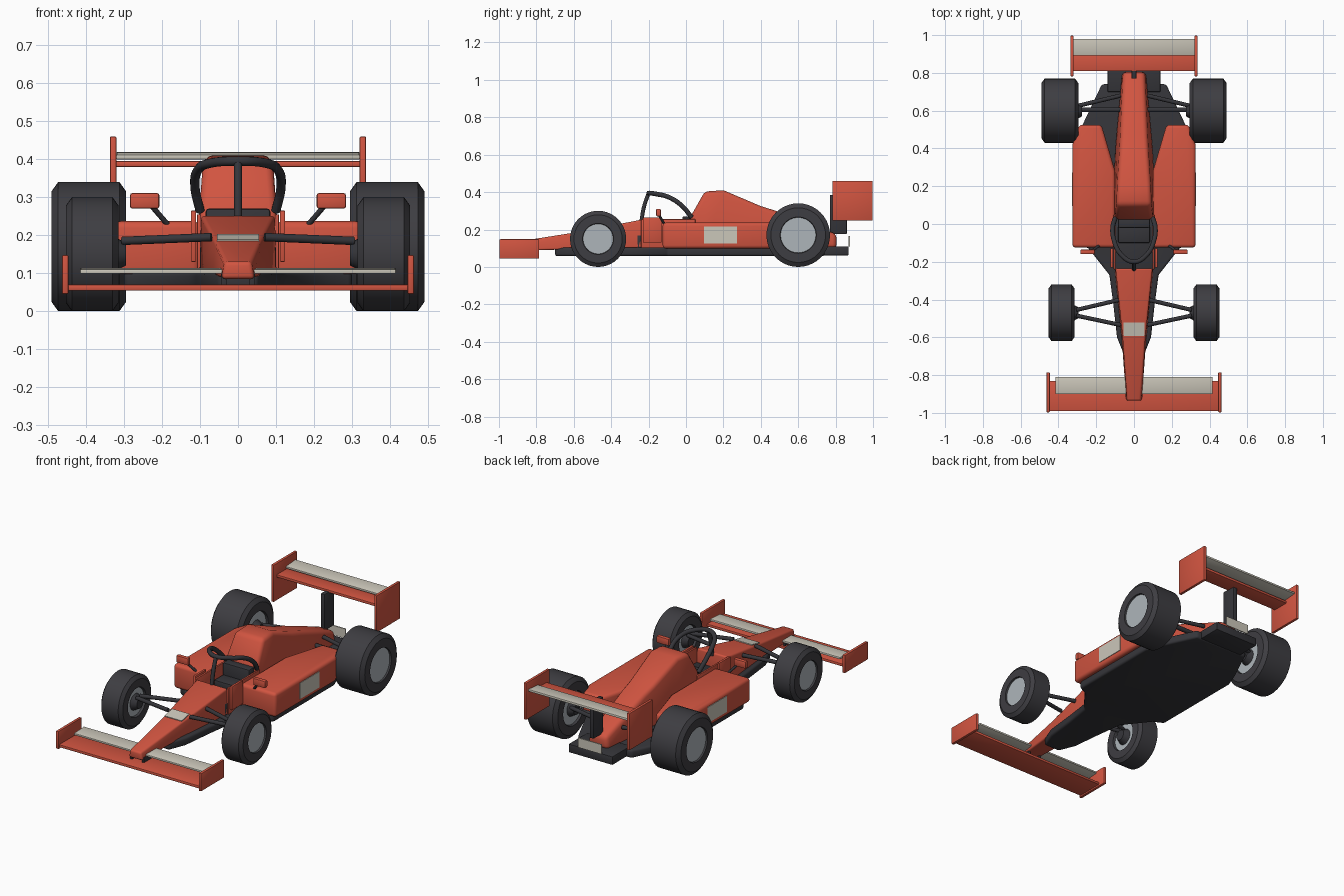
import bpy, bmesh, math
from mathutils import Vector, Matrix

cube = bpy.data.objects.get("Cube")
if cube:
    bpy.data.objects.remove(cube, do_unlink=True)


def material(name, *rgb):
    m = bpy.data.materials.new(name)
    m.use_nodes = True
    m.diffuse_color = (*rgb, 1)
    m.node_tree.nodes["Principled BSDF"].inputs["Base Color"].default_value = (*rgb, 1)
    return m


RED = material("red paint", 0.64, 0.09, 0.052)
TYRE = material("tyre rubber", 0.048, 0.047, 0.054)
BLACK = material("black carbon", 0.036, 0.036, 0.042)
CREAM = material("cream", 0.6, 0.57, 0.49)
SILVER = material("silver rim", 0.42, 0.46, 0.49)


def finish(name, bm, mat, bevel=0, segments=2):
    """Round the hard edges, then turn the bmesh into a shaded object."""
    bmesh.ops.recalc_face_normals(bm, faces=bm.faces)
    if bevel:
        hard = [e for e in bm.edges if len(e.link_faces) == 2 and e.calc_face_angle(0) > 0.6]
        bmesh.ops.bevel(bm, geom=hard, offset=bevel, segments=segments,
                        profile=0.5, affect='EDGES', clamp_overlap=True)
    mesh = bpy.data.meshes.new(name)
    bm.to_mesh(mesh)
    bm.free()
    mesh.materials.append(mat)
    ob = bpy.data.objects.new(name, mesh)
    bpy.context.scene.collection.objects.link(ob)
    bpy.ops.object.select_all(action='DESELECT')
    ob.select_set(True)
    bpy.context.view_layer.objects.active = ob
    bpy.ops.object.shade_smooth_by_angle(angle=math.radians(35))
    return ob


def box(name, mat, x, y, z, bevel=0.004, tilt=0):
    """Box from (min, max) ranges, optionally tilted about the x axis."""
    bm = bmesh.new()
    bmesh.ops.create_cube(bm, size=1)
    mid = [(a + b) / 2 for a, b in (x, y, z)]
    size = [abs(b - a) for a, b in (x, y, z)]
    mat4 = Matrix.Translation(mid) @ Matrix.Rotation(tilt, 4, 'X') @ Matrix.Diagonal((*size, 1))
    bmesh.ops.transform(bm, matrix=mat4, verts=bm.verts)
    return finish(name, bm, mat, bevel)


def loft(name, mat, sections, bevel):
    """Body along y; each section is y, bottom half width, top half width, bottom z, top z."""
    bm = bmesh.new()
    rings = [[bm.verts.new(p) for p in ((-wb, y, z0), (wb, y, z0), (wt, y, z1), (-wt, y, z1))]
             for y, wb, wt, z0, z1 in sections]
    for a, b in zip(rings, rings[1:]):
        for i in range(4):
            j = (i + 1) % 4
            bm.faces.new((a[i], a[j], b[j], b[i]))
    bm.faces.new(rings[0])
    bm.faces.new(rings[-1])
    return finish(name, bm, mat, bevel, 3)


def slab(name, mat, outline, z0, z1, bevel):
    """Plan outline extruded upward."""
    bm = bmesh.new()
    face = bm.faces.new([bm.verts.new((x, y, z0)) for x, y in outline])
    top = bmesh.ops.extrude_face_region(bm, geom=[face])["geom"]
    bmesh.ops.translate(bm, vec=(0, 0, z1 - z0), verts=[v for v in top if isinstance(v, bmesh.types.BMVert)])
    return finish(name, bm, mat, bevel, 3)


def lathe(name, mat, profile, centre, steps=40):
    """Profile of (x, radius) spun around an axle parallel to x."""
    bm = bmesh.new()
    verts = [bm.verts.new((x, 0, r)) for x, r in profile]
    edges = [bm.edges.new(pair) for pair in zip(verts, verts[1:])]
    bmesh.ops.spin(bm, geom=verts + edges, axis=(1, 0, 0), cent=(0, 0, 0),
                   angle=math.tau, steps=steps, use_merge=False)
    bmesh.ops.remove_doubles(bm, verts=bm.verts, dist=0.0002)
    bmesh.ops.translate(bm, vec=centre, verts=bm.verts)
    return finish(name, bm, mat)


def rod(name, mat, a, b, radius):
    a, b = Vector(a), Vector(b)
    bm = bmesh.new()
    bmesh.ops.create_cone(bm, cap_ends=True, segments=12, radius1=radius, radius2=radius, depth=(b - a).length)
    turn = (b - a).to_track_quat('Z', 'Y').to_matrix().to_4x4()
    bmesh.ops.transform(bm, matrix=Matrix.Translation((a + b) / 2) @ turn, verts=bm.verts)
    return finish(name, bm, mat)


def tube(name, mat, points, radius):
    curve = bpy.data.curves.new(name, 'CURVE')
    curve.dimensions = '3D'
    curve.bevel_depth = radius
    curve.bevel_resolution = 3
    curve.resolution_u = 6
    curve.use_fill_caps = True
    spline = curve.splines.new('BEZIER')
    spline.bezier_points.add(len(points) - 1)
    for bp, p in zip(spline.bezier_points, points):
        bp.co = p
        bp.handle_left_type = bp.handle_right_type = 'AUTO'
    curve.materials.append(mat)
    bpy.context.scene.collection.objects.link(bpy.data.objects.new(name, curve))


def both(points):
    return points + [(-x, y) for x, y in reversed(points)]


# Floor and diffuser
slab("floor", BLACK, both([(0.05, -0.7), (0.09, -0.6), (0.11, -0.42), (0.13, -0.27), (0.24, -0.13),
                           (0.3, -0.1), (0.3, 0.45), (0.27, 0.53), (0.17, 0.74)]), 0.058, 0.105, 0.012)
box("diffuser", BLACK, (-0.14, 0.14), (0.7, 0.87), (0.062, 0.11))
box("rear_plate", CREAM, (-0.075, 0.075), (0.87, 0.876), (0.11, 0.165), 0)

# Nose and engine cover
loft("nose", RED, [(-0.935, 0.043, 0.035, 0.085, 0.13), (-0.6, 0.066, 0.06, 0.095, 0.183),
                   (-0.235, 0.102, 0.098, 0.1, 0.253)], 0.01)
loft("engine_cover", RED, [(0.025, 0.108, 0.104, 0.1, 0.27), (0.1, 0.11, 0.092, 0.1, 0.403),
                           (0.2, 0.11, 0.088, 0.1, 0.41), (0.4, 0.1, 0.075, 0.1, 0.325),
                           (0.48, 0.094, 0.07, 0.1, 0.3), (0.805, 0.065, 0.055, 0.1, 0.175)], 0.022)
slope = math.atan2(0.07, 0.365)
box("nose_panel", CREAM, (-0.055, 0.055), (-0.592, -0.52), (0.189, 0.196), 0, slope)

# Cockpit
box("cockpit_tub", BLACK, (-0.1, 0.1), (-0.26, 0.06), (0.1, 0.17))
box("seat_back", BLACK, (-0.085, 0.085), (-0.02, 0.035), (0.15, 0.27), 0.008)
box("seat_base", BLACK, (-0.085, 0.085), (-0.1, 0.0), (0.15, 0.2), 0.008)
tube("halo_hoop", BLACK, [(-0.1, 0.03, 0.265), (-0.113, -0.02, 0.325), (-0.105, -0.09, 0.372),
                          (-0.07, -0.16, 0.39), (0, -0.2, 0.395), (0.07, -0.16, 0.39),
                          (0.105, -0.09, 0.372), (0.113, -0.02, 0.325), (0.1, 0.03, 0.265)], 0.0125)
tube("halo_strut", BLACK, [(0, -0.24, 0.235), (0, -0.225, 0.32), (0, -0.2, 0.395)], 0.011)

# Wings and their supports
box("front_wing", RED, (-0.45, 0.45), (-0.99, -0.83), (0.054, 0.07))
box("front_flap", CREAM, (-0.415, 0.415), (-0.9, -0.81), (0.101, 0.112), 0.002, 0.05)
box("rear_wing", RED, (-0.325, 0.325), (0.81, 0.91), (0.379, 0.395))
box("rear_flap", CREAM, (-0.32, 0.32), (0.892, 0.98), (0.403, 0.415), 0.002, 0.08)
box("rear_wing_pillar", BLACK, (-0.013, 0.013), (0.77, 0.86), (0.175, 0.385))

for s, side in ((1, "left"), (-1, "right")):
    # Sidepod with its side panel
    slab(side + "_sidepod", RED, [(s * x, y) for x, y in
         ((0.1, -0.125), (0.326, -0.125), (0.326, 0.42), (0.29, 0.525), (0.172, 0.525), (0.1, 0.28))],
         0.098, 0.237, 0.018)
    box(side + "_side_panel", CREAM, (s * 0.324, s * 0.329), (0.095, 0.272), (0.125, 0.217), 0)

    # Cockpit sides, deflector and mirror
    box(side + "_cockpit_side", RED, (s * 0.097, s * 0.108), (-0.24, 0.05), (0.1, 0.255), 0.003)
    box(side + "_deflector", RED, (s * 0.11, s * 0.124), (-0.23, -0.13), (0.13, 0.265), 0.003)
    box(side + "_mirror", RED, (s * 0.207, s * 0.284), (-0.16, -0.135), (0.27, 0.311), 0.006)
    rod(side + "_mirror_stalk", BLACK, (s * 0.178, -0.11, 0.22), (s * 0.228, -0.145, 0.278), 0.007)

    # Wing end plates and nose pylons
    box(side + "_front_end_plate", RED, (s * 0.446, s * 0.463), (-0.997, -0.785), (0.045, 0.148))
    box(side + "_rear_end_plate", RED, (s * 0.32, s * 0.337), (0.782, 0.997), (0.247, 0.46))
    box(side + "_nose_pylon", BLACK, (s * 0.03, s * 0.045), (-0.92, -0.84), (0.065, 0.1), 0.002)

    # Wheels: tyre, rims on both faces, inner hub
    for end, y, r, x0, x1, rim in (("front", -0.47, 0.15, 0.315, 0.452, 0.083),
                                   ("rear", 0.6, 0.17, 0.295, 0.49, 0.097)):
        name = f"{side}_{end}"
        c = r * 0.1
        lathe(name + "_tyre", TYRE, [(s * x, q) for x, q in
              ((x0 + 0.02, rim - 0.006), (x0, rim), (x0, r - c * 1.4), (x0 + c, r), (x1 - c, r),
               (x1, r - c * 1.4), (x1, rim), (x1 - 0.02, rim - 0.006), (x0 + 0.02, rim - 0.006))],
              (0, y, r))
        lathe(name + "_rim", SILVER, [(s * x, q) for x, q in
              ((x0 + 0.012, 0), (x0 + 0.012, rim), (x1 - 0.009, rim), (x1 - 0.009, 0))], (0, y, r))
        lathe(name + "_hub", BLACK, [(s * x, q) for x, q in
              ((x0 - 0.02, 0), (x0 - 0.02, 0.03), (x0 + 0.015, 0.048), (x0 + 0.015, 0))], (0, y, r), 24)

    # Suspension arms
    for i, (ya, yb) in enumerate(((-0.4, -0.455), (-0.535, -0.485))):
        rod(f"{side}_front_arm_{i}", BLACK, (s * 0.07, ya, 0.195), (s * 0.305, yb, 0.185), 0.011)
    rod(side + "_drive_shaft", BLACK, (s * 0.06, 0.605, 0.17), (s * 0.3, 0.605, 0.17), 0.013)
    rod(side + "_rear_arm", BLACK, (s * 0.07, 0.68, 0.19), (s * 0.3, 0.625, 0.185), 0.011)
